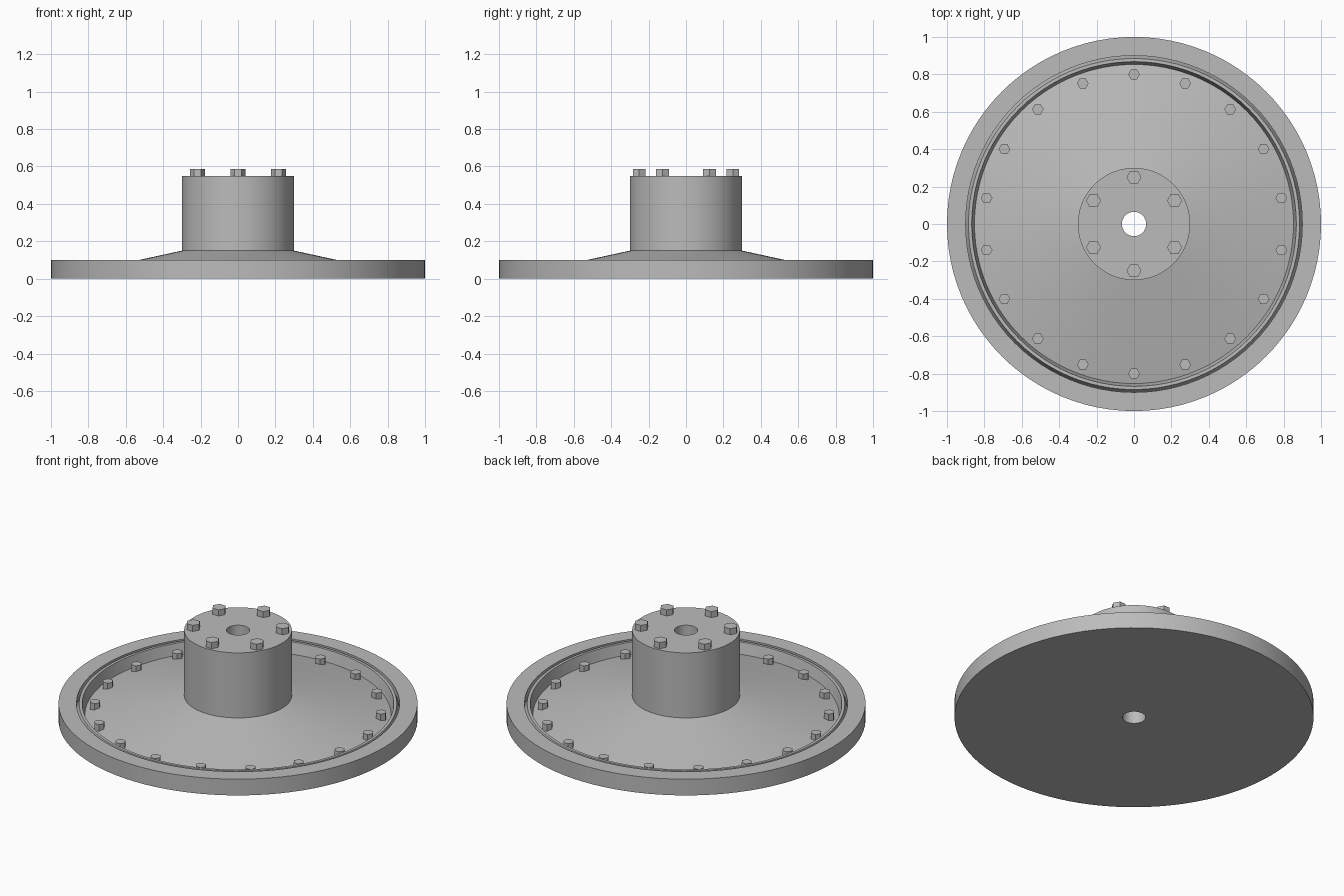
import bpy, bmesh, math
from mathutils import Matrix

cube = bpy.data.objects.get("Cube")
if cube:
    bpy.data.objects.remove(cube, do_unlink=True)

GREY = (0.5, 0.5, 0.5, 1)
metal = bpy.data.materials.new("plain_grey")
metal.use_nodes = True
metal.diffuse_color = GREY
metal.node_tree.nodes["Principled BSDF"].inputs["Base Color"].default_value = GREY


def add_object(name, bm):
    bmesh.ops.recalc_face_normals(bm, faces=bm.faces)
    mesh = bpy.data.meshes.new(name)
    bm.to_mesh(mesh)
    bm.free()
    mesh.materials.append(metal)
    obj = bpy.data.objects.new(name, mesh)
    bpy.context.collection.objects.link(obj)
    return obj


def lathe(name, profile, steps=96):
    """Spin a closed (radius, height) profile around the z axis."""
    bm = bmesh.new()
    verts = [bm.verts.new((r, 0, z)) for r, z in profile]
    edges = [bm.edges.new((a, b)) for a, b in zip(verts, verts[1:] + verts[:1])]
    bmesh.ops.spin(bm, geom=verts + edges, cent=(0, 0, 0), axis=(0, 0, 1),
                   angle=math.tau, steps=steps, use_merge=True)
    bmesh.ops.remove_doubles(bm, verts=bm.verts, dist=1e-5)
    obj = add_object(name, bm)
    bpy.ops.object.select_all(action="DESELECT")
    obj.select_set(True)
    bpy.context.view_layer.objects.active = obj
    bpy.ops.object.shade_smooth_by_angle(angle=math.radians(20))
    return obj


def bolt_ring(name, count, ring_radius, bolt_radius, bottom, top):
    """Hexagonal bolt heads evenly spaced on a circle, starting at the back."""
    bm = bmesh.new()
    for i in range(count):
        a = math.pi / 2 + math.tau * i / count
        place = Matrix.Translation((ring_radius * math.cos(a),
                                    ring_radius * math.sin(a),
                                    (bottom + top) / 2))
        turn = Matrix.Rotation(math.pi / 2, 4, "Z")
        bmesh.ops.create_cone(bm, cap_ends=True, segments=6, radius1=bolt_radius,
                              radius2=bolt_radius, depth=top - bottom,
                              matrix=place @ turn)
    return add_object(name, bm)


# Flange with raised rim, narrow groove, sloping web, hub and through bore
BORE, HUB = 0.065, 0.3
lathe("flanged_hub", [
    (BORE, 0), (1, 0), (1, 0.1),
    (0.9, 0.1), (0.9, 0.06), (0.885, 0.098),
    (0.868, 0.098), (0.853, 0.03),
    (HUB, 0.15), (HUB, 0.55), (BORE, 0.55),
])

# Bolt heads on the hub top and around the web
bolt_ring("hub_bolts", 6, 0.25, 0.04, 0.54, 0.587)
bolt_ring("web_bolts", 18, 0.8, 0.031, 0.03, 0.08)
